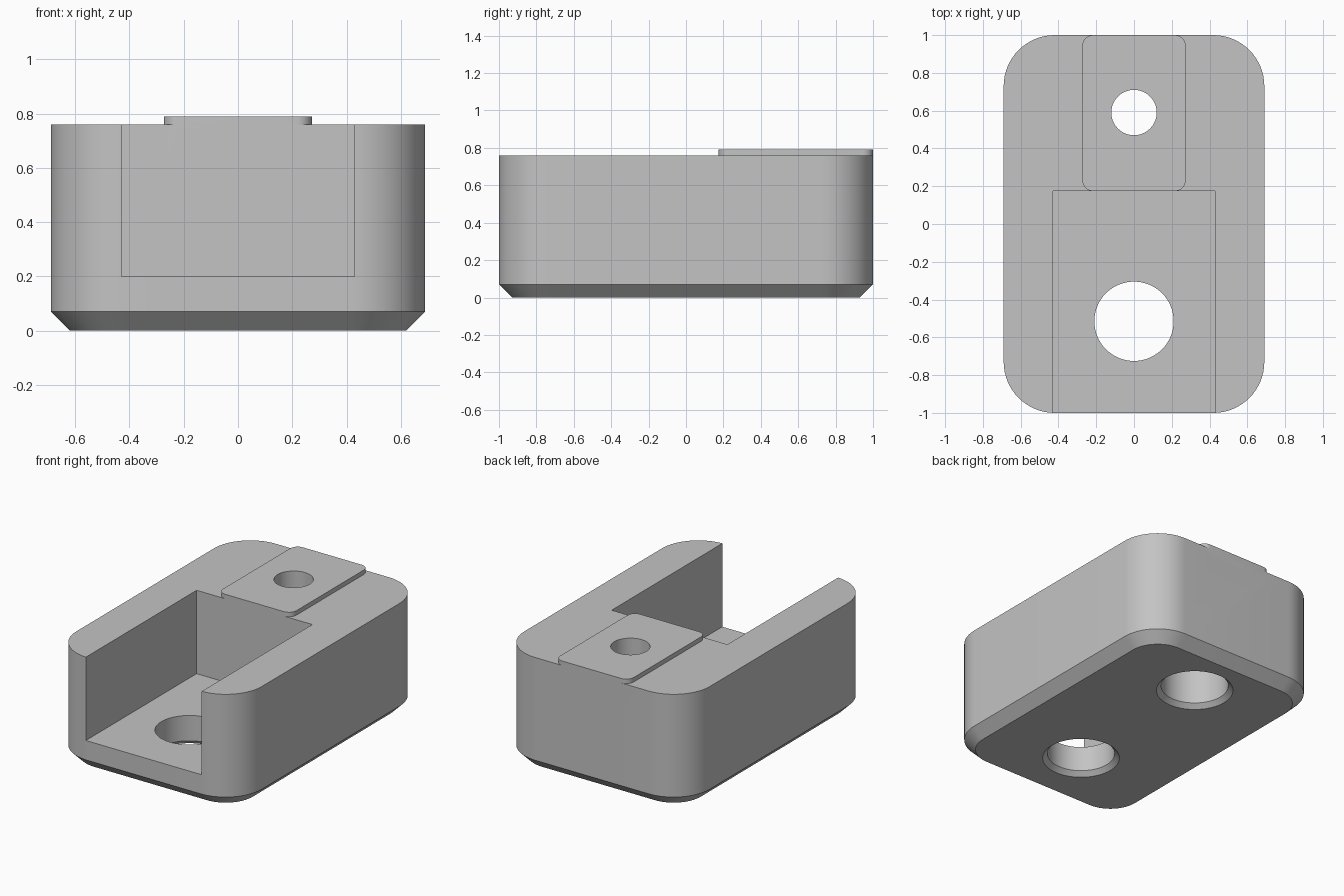
import bpy
import bmesh
from math import cos, sin, pi, radians

cube = bpy.data.objects.get("Cube")
if cube:
    bpy.data.objects.remove(cube, do_unlink=True)

grey = bpy.data.materials.new("plain grey")
grey.use_nodes = True
colour = (0.55, 0.55, 0.55, 1)
grey.diffuse_color = colour
grey.node_tree.nodes["Principled BSDF"].inputs["Base Color"].default_value = colour


def rounded_rect(x0, x1, y0, y1, r, steps=16):
    """Counter-clockwise outline with rounded corners."""
    centres = [(x1 - r, y1 - r), (x0 + r, y1 - r), (x0 + r, y0 + r), (x1 - r, y0 + r)]
    return [(cx + r * cos(a), cy + r * sin(a))
            for q, (cx, cy) in enumerate(centres)
            for a in [(q + i / steps) * pi / 2 for i in range(steps + 1)]]


def circle(y, r, n=64):
    return [(r * cos(2 * pi * i / n), y + r * sin(2 * pi * i / n)) for i in range(n)]


def loft(name, sections):
    """Closed solid through a stack of (outline, z) sections."""
    bm = bmesh.new()
    rings = [[bm.verts.new((x, y, z)) for x, y in outline] for outline, z in sections]
    for low, high in zip(rings, rings[1:]):
        n = len(low)
        for i in range(n):
            j = (i + 1) % n
            bm.faces.new((low[i], low[j], high[j], high[i]))
    bm.faces.new(rings[0][::-1])
    bm.faces.new(rings[-1])
    mesh = bpy.data.meshes.new(name)
    bm.to_mesh(mesh)
    bm.free()
    mesh.materials.append(grey)
    obj = bpy.data.objects.new(name, mesh)
    bpy.context.collection.objects.link(obj)
    return obj


def combine(target, tool, operation):
    """Apply a boolean and discard the tool."""
    mod = target.modifiers.new(operation.lower(), 'BOOLEAN')
    mod.operation, mod.solver, mod.object = operation, 'EXACT', tool
    bpy.context.view_layer.objects.active = target
    bpy.ops.object.modifier_apply(modifier=mod.name)
    bpy.data.objects.remove(tool, do_unlink=True)


W, L, TOP, R, CH = 0.69, 1.0, 0.76, 0.27, 0.07
SLOT_END = 0.175

# Body: rounded block with a chamfered base
outer = rounded_rect(-W, W, -L, L, R)
base = rounded_rect(-W + CH, W - CH, -L + CH, L - CH, R - CH)
body = loft("body", [(base, 0), (outer, CH), (outer, TOP)])

# Slot open to the front and top
slot = [(-0.43, -1.2), (0.43, -1.2), (0.43, SLOT_END), (-0.43, SLOT_END)]
combine(body, loft("slot_cutter", [(slot, 0.2), (slot, 1.2)]), 'DIFFERENCE')

# Raised pad on the rear
pad = rounded_rect(-0.273, 0.273, SLOT_END, L, 0.055, 8)
combine(body, loft("pad", [(pad, 0.7), (pad, 0.79)]), 'UNION')

# Wide bores from below with chamfered mouths; the rear one stops under the pad
for y, height in ((-0.515, 0.4), (0.59, 0.5)):
    bore = loft("bore_cutter", [(circle(y, 0.27), -0.03), (circle(y, 0.21), 0.03),
                                (circle(y, 0.21), height)])
    combine(body, bore, 'DIFFERENCE')

# Narrow screw hole through the pad
hole = circle(0.59, 0.12)
combine(body, loft("screw_hole_cutter", [(hole, 0.3), (hole, 1.0)]), 'DIFFERENCE')

bpy.ops.object.select_all(action='DESELECT')
body.select_set(True)
bpy.context.view_layer.objects.active = body
bpy.ops.object.shade_smooth_by_angle(angle=radians(30))
